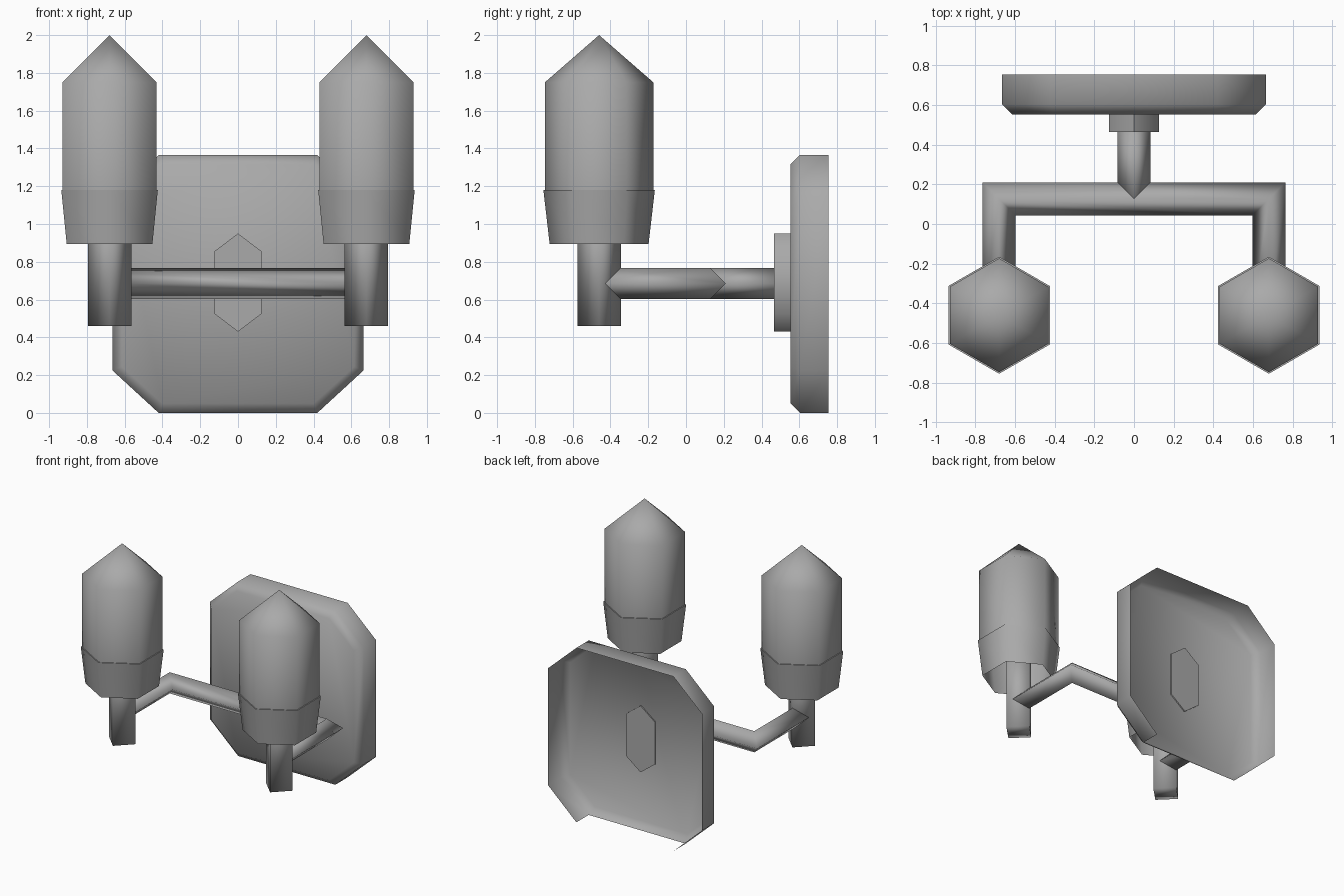
import bpy, bmesh, math
from mathutils import Vector

if "Cube" in bpy.data.objects:
    bpy.data.objects.remove(bpy.data.objects["Cube"])

grey = bpy.data.materials.new("plain grey")
grey.diffuse_color = (0.4, 0.4, 0.4, 1)
grey.use_nodes = True
grey.node_tree.nodes["Principled BSDF"].inputs["Base Color"].default_value = grey.diffuse_color


def make(name, bm, smooth):
    """Turn a bmesh into a shaded object."""
    me = bpy.data.meshes.new(name)
    bm.to_mesh(me)
    bm.free()
    me.materials.append(grey)
    ob = bpy.data.objects.new(name, me)
    bpy.context.collection.objects.link(ob)
    bpy.ops.object.select_all(action='DESELECT')
    ob.select_set(True)
    bpy.context.view_layer.objects.active = ob
    bpy.ops.object.shade_smooth_by_angle(angle=math.radians(smooth))
    return ob


def loft(name, rings, smooth, cap_start=True, cap_end=True):
    """Skin a list of rings; a ring with one point closes to a tip."""
    bm = bmesh.new()
    loops = [[bm.verts.new(p) for p in r] for r in rings]
    for a, b in zip(loops, loops[1:]):
        n = len(a)
        for i in range(n):
            j = (i + 1) % n
            bm.faces.new((a[i], a[j], b[0]) if len(b) == 1 else (a[i], a[j], b[j], b[i]))
    if cap_start:
        bm.faces.new(loops[0][::-1])
    if cap_end and len(loops[-1]) > 2:
        bm.faces.new(loops[-1])
    bmesh.ops.recalc_face_normals(bm, faces=bm.faces)
    return make(name, bm, smooth)


def ring(cx, cy, z, r, n):
    """Horizontal polygon with a corner towards +y."""
    if r == 0:
        return [(cx, cy, z)]
    return [(cx + r * math.sin(2 * math.pi * i / n), cy + r * math.cos(2 * math.pi * i / n), z)
            for i in range(n)]


LX, LY, ARM_Y, ARM_Z, R = 0.68, -0.46, 0.127, 0.685, 0.083

# Lamps: faceted bulb, flared cup open underneath, four-sided stem
for s, side in ((-1, "left"), (1, "right")):
    x = s * LX
    loft(side + "_bulb", [ring(x, LY, z, r, 6) for z, r in ((1.18, 0.287), (1.75, 0.287), (2.0, 0))], 61)
    loft(side + "_cup", [ring(x, LY, z, r, 6) for z, r in ((0.895, 0.262), (1.18, 0.295))], 61,
         cap_start=False)
    loft(side + "_stem", [ring(x, LY, z, 0.115, 4) for z in (0.46, 1.18)], 91)

# Arm: one diamond-section bar with mitred corners
path = [(-LX, LY, 0, 1), (-LX, ARM_Y, 1, -1), (LX, ARM_Y, 1, 1), (LX, LY, 0, 1)]
section = []
for i, (x, y, corner, _) in enumerate(path):
    sx = -1 if x < 0 else 1
    out = Vector((sx * R, R if corner else 0, 0))   # outward mitre direction
    c = Vector((x, y, ARM_Z))
    up = Vector((0, 0, R))
    section.append([c + out, c + up, c - out, c - up])
loft("arm", section, 91)

# Connecting bar from the arm to the wall mount
loft("centre_bar", [[(R, y, ARM_Z), (0, y, ARM_Z + R), (-R, y, ARM_Z), (0, y, ARM_Z - R)]
                    for y in (ARM_Y, 0.48)], 91)

# Stretched hexagonal mount
hexagon = [(0, 0.95), (0.125, 0.855), (0.125, 0.525), (0, 0.43), (-0.125, 0.525), (-0.125, 0.855)]
loft("mount", [[(x, y, z) for x, z in hexagon] for y in (0.465, 0.562)], 61)


# Wall plate: clipped-corner shell, bevelled front, open at back and underneath
def plate_ring(y, inset):
    w, h, cx, cz = 0.665 - inset, 0.6825 - inset, 0.42, 0.4575
    k = inset * 0.4
    cx, cz = cx - k, cz - k
    return [(x, y, z + 0.6825) for x, z in
            ((-cx, -h), (cx, -h), (w, -cz), (w, cz), (cx, h), (-cx, h), (-w, cz), (-w, -cz))]


plate = loft("wall_plate", [plate_ring(0.553, 0.05), plate_ring(0.603, 0), plate_ring(0.755, 0)], 61,
             cap_end=False)
bm = bmesh.new()
bm.from_mesh(plate.data)
bmesh.ops.delete(bm, geom=[f for f in bm.faces if f.calc_center_median().z < 0.001], context='FACES')
bm.to_mesh(plate.data)
bm.free()
